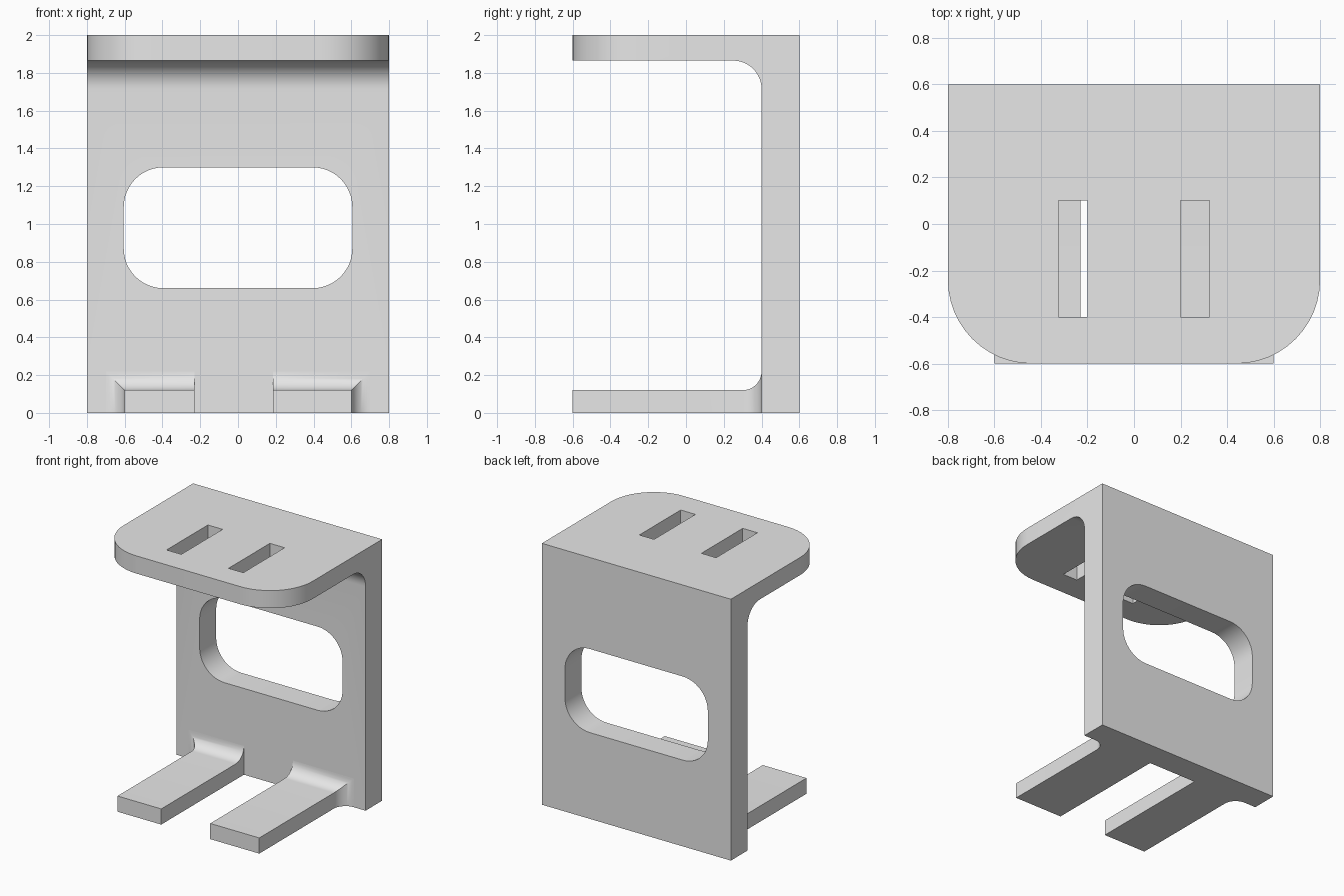
import bpy
import bmesh
import math
from mathutils import Vector

cube = bpy.data.objects.get("Cube")
if cube:
    bpy.data.objects.remove(cube, do_unlink=True)

grey = bpy.data.materials.new("plain grey")
grey.use_nodes = True
colour = (0.8, 0.8, 0.8, 1)
grey.diffuse_color = colour
grey.node_tree.nodes["Principled BSDF"].inputs["Base Color"].default_value = colour


def finish(bm, name):
    bmesh.ops.recalc_face_normals(bm, faces=bm.faces)
    mesh = bpy.data.meshes.new(name)
    bm.to_mesh(mesh)
    bm.free()
    mesh.materials.append(grey)
    obj = bpy.data.objects.new(name, mesh)
    bpy.context.collection.objects.link(obj)
    return obj


def smooth(obj):
    bpy.ops.object.select_all(action='DESELECT')
    obj.select_set(True)
    bpy.context.view_layer.objects.active = obj
    bpy.ops.object.shade_smooth_by_angle(angle=math.radians(30))


def round_edges(bm, edges, radius):
    bmesh.ops.bevel(bm, geom=edges, offset=radius, segments=12,
                    profile=0.5, affect='EDGES')


def box(name, low, high, radius=0):
    """Box between two corners, with its edges along y rounded."""
    bm = bmesh.new()
    bmesh.ops.create_cube(bm, size=1)
    low, high = Vector(low), Vector(high)
    for v in bm.verts:
        v.co = (low + high) / 2 + v.co * (high - low)
    if radius:
        along_y = [e for e in bm.edges
                   if abs(e.verts[0].co.y - e.verts[1].co.y) > 0.01]
        round_edges(bm, along_y, radius)
    return finish(bm, name)


# Back plate and top shelf: side profile with inner fillet, extruded in x
half, shelf_z, fillet = 0.8, 1.865, 0.15
profile = [(0.6, 0), (0.6, 2), (-0.6, 2), (-0.6, shelf_z)]
for i in range(13):
    a = math.pi / 2 * (1 - i / 12)
    profile.append((0.4 - fillet + fillet * math.cos(a),
                    shelf_z - fillet + fillet * math.sin(a)))
profile.append((0.4, 0))
bm = bmesh.new()
side = bm.faces.new([bm.verts.new((-half, y, z)) for y, z in profile])
extruded = bmesh.ops.extrude_face_region(bm, geom=[side])
new_verts = [g for g in extruded["geom"] if isinstance(g, bmesh.types.BMVert)]
bmesh.ops.translate(bm, vec=(2 * half, 0, 0), verts=new_verts)
bmesh.ops.recalc_face_normals(bm, faces=bm.faces)

# Rounded front corners of the shelf
corners = [e for e in bm.edges
           if all(v.co.y < -0.59 for v in e.verts)
           and abs(e.verts[0].co.x - e.verts[1].co.x) < 0.01]
round_edges(bm, corners, 0.36)
bracket = finish(bm, "bracket_body")

# Window in the plate and two slots in the shelf
cutters = [
    box("window_cutter", (-0.605, 0.2, 0.66), (0.605, 0.8, 1.3), 0.21),
    box("slot_cutter_right", (-0.325, -0.4, 1.7), (-0.2, 0.1, 2.2)),
    box("slot_cutter_left", (0.2, -0.4, 1.7), (0.325, 0.1, 2.2)),
]
bpy.context.view_layer.objects.active = bracket
for cutter in cutters:
    mod = bracket.modifiers.new("cut", 'BOOLEAN')
    mod.operation = 'DIFFERENCE'
    mod.solver = 'EXACT'
    mod.object = cutter
    bpy.ops.object.modifier_apply(modifier=mod.name)
    bpy.data.objects.remove(cutter, do_unlink=True)
smooth(bracket)


def prong(name, inner, outer, height=0.12, radius=0.1):
    """Flat bar whose top and outer side flare into the plate."""
    sections = [(-0.6, 0)]
    for i in range(13):
        a = math.pi / 2 * i / 12
        sections.append((0.4 - radius + radius * math.sin(a),
                         radius * (1 - math.cos(a))))
    out = math.copysign(1, outer)
    bm = bmesh.new()
    rings = []
    for y, flare in sections:
        x, z = outer + out * flare, height + flare
        rings.append([bm.verts.new((px, y, pz)) for px, pz in
                      ((inner, 0), (x, 0), (x, z), (inner, z))])
    bm.faces.new(rings[0])
    bm.faces.new(rings[-1])
    for a, b in zip(rings, rings[1:]):
        for i in range(4):
            j = (i + 1) % 4
            bm.faces.new((a[i], a[j], b[j], b[i]))
    smooth(finish(bm, name))


# Support prongs at the foot of the plate
prong("prong_right", -0.23, -0.6)
prong("prong_left", 0.185, 0.6)
